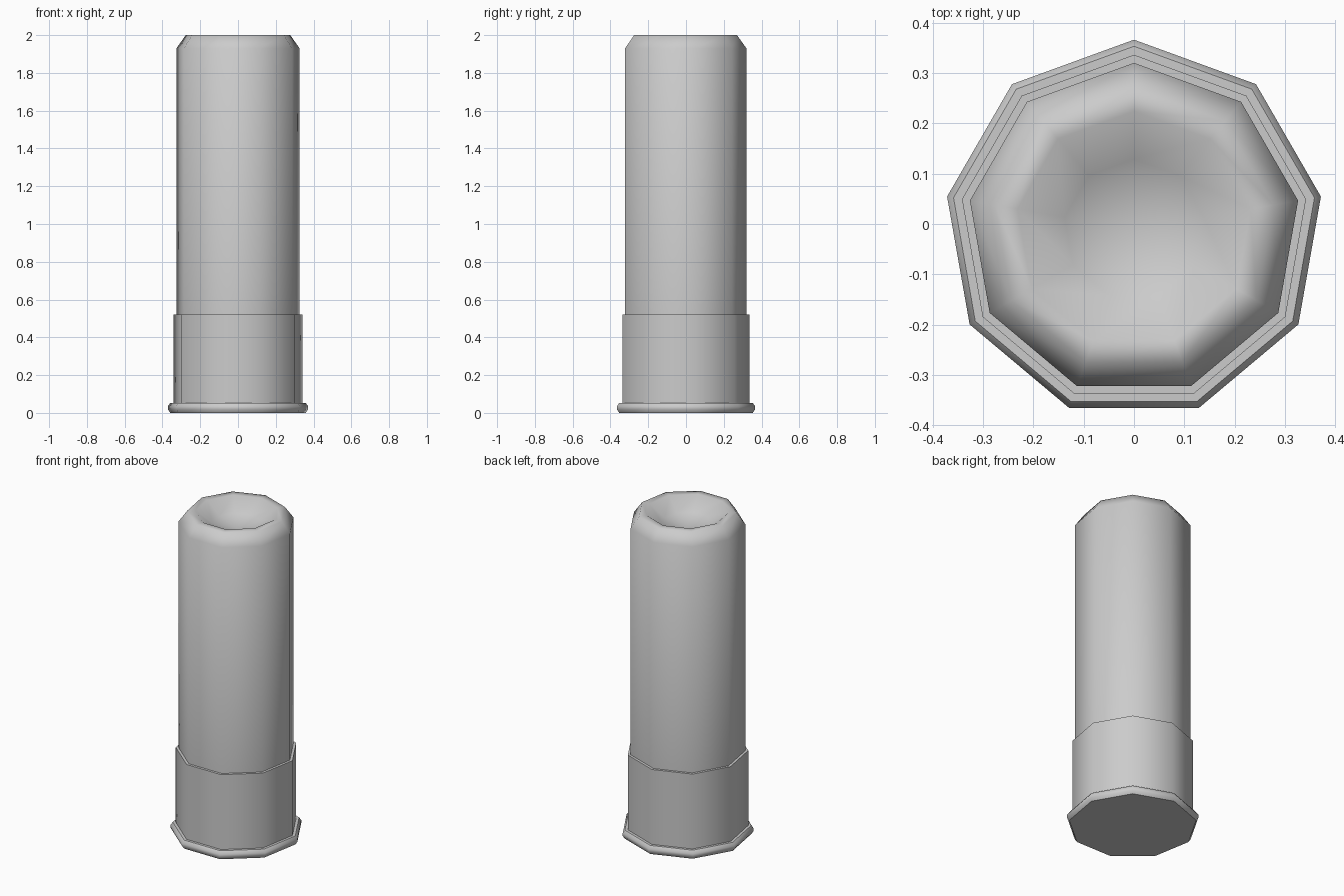
import bpy
import bmesh
import math

cube = bpy.data.objects.get("Cube")
if cube:
    bpy.data.objects.remove(cube, do_unlink=True)

SIDES = 9
CENTRE_Y = -0.011

grey = bpy.data.materials.new("light grey")
grey.use_nodes = True
colour = (0.6, 0.6, 0.6, 1)
grey.diffuse_color = colour
grey.node_tree.nodes["Principled BSDF"].inputs["Base Color"].default_value = colour


def turned_part(name, profile, smooth_angle):
    """Spin a (radius, height) profile into a nine-sided solid, a corner to the back."""
    bm = bmesh.new()
    rings = []
    for radius, z in profile:
        if radius == 0:
            rings.append([bm.verts.new((0, CENTRE_Y, z))] * SIDES)
            continue
        ring = []
        for i in range(SIDES):
            a = math.pi / 2 + math.tau * i / SIDES
            ring.append(bm.verts.new((radius * math.cos(a), CENTRE_Y + radius * math.sin(a), z)))
        rings.append(ring)
    for low, high in zip(rings, rings[1:]):
        for i in range(SIDES):
            j = (i + 1) % SIDES
            corners = dict.fromkeys([low[i], low[j], high[j], high[i]])
            bm.faces.new(list(corners))
    bmesh.ops.recalc_face_normals(bm, faces=bm.faces)
    mesh = bpy.data.meshes.new(name)
    bm.to_mesh(mesh)
    bm.free()
    mesh.materials.append(grey)
    obj = bpy.data.objects.new(name, mesh)
    bpy.context.collection.objects.link(obj)
    bpy.ops.object.select_all(action="DESELECT")
    obj.select_set(True)
    bpy.context.view_layer.objects.active = obj
    bpy.ops.object.shade_smooth_by_angle(angle=math.radians(smooth_angle))
    return obj


# Flared base rim with rounded edge
turned_part("base_rim", [(0, 0), (0.364, 0), (0.377, 0.018), (0.377, 0.035),
                         (0.364, 0.053), (0.34, 0.053), (0, 0.053)], 50)

# Wider collar around the lower part of the tube
turned_part("collar", [(0.347, 0.053), (0.347, 0.52), (0.331, 0.52)], 50)

# Long tube, chamfered lip and dished end
turned_part("tube", [(0.331, 0.52), (0.331, 1.93), (0.281, 2), (0.235, 2),
                     (0.14, 1.93), (0, 1.9)], 65)
